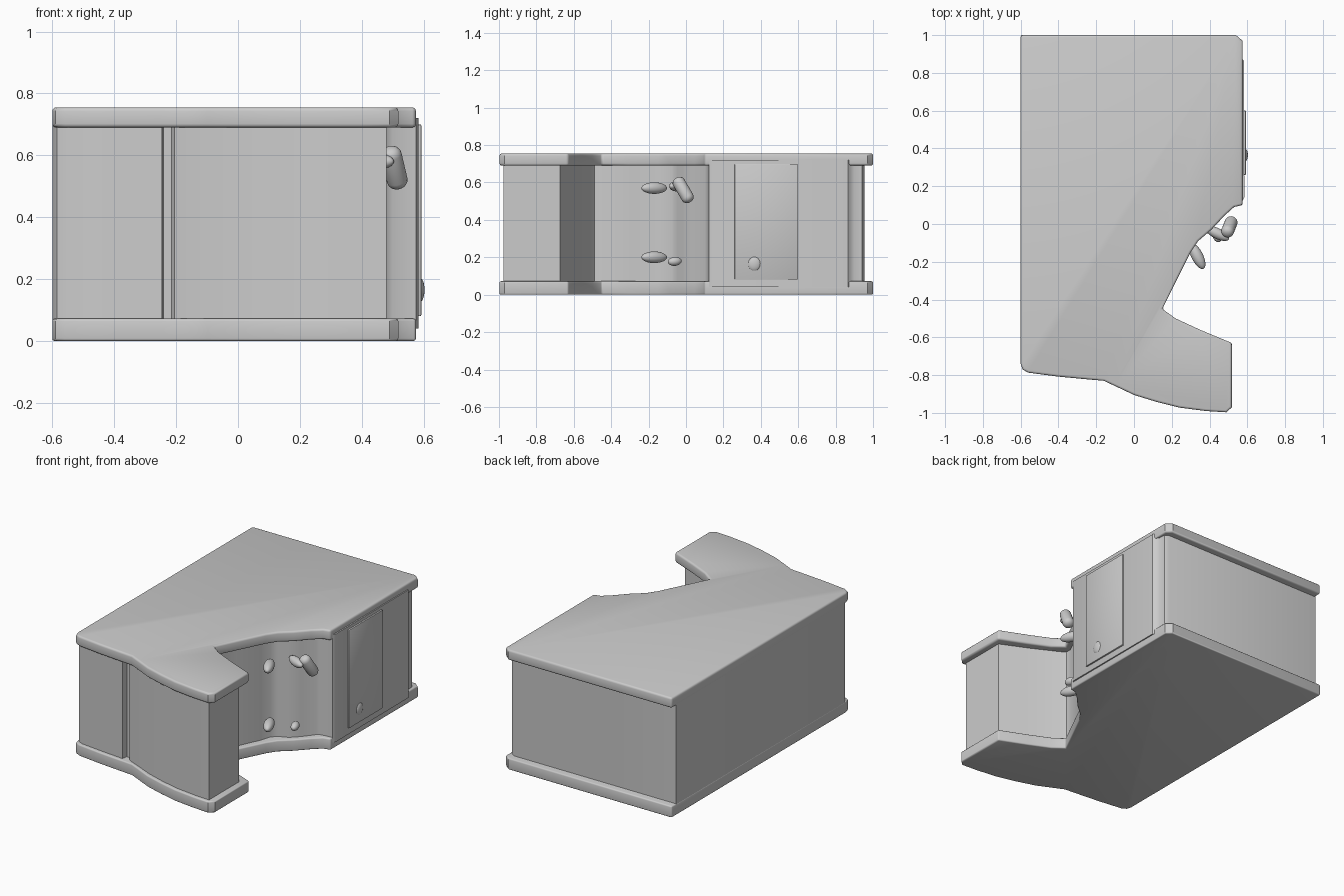
import bpy, bmesh
from mathutils import Vector

if "Cube" in bpy.data.objects:
    bpy.data.objects.remove(bpy.data.objects["Cube"])


def finish(ob, bevel=0.0, segments=3, angle=35):
    bpy.ops.object.select_all(action='DESELECT')
    ob.select_set(True)
    bpy.context.view_layer.objects.active = ob
    if bevel:
        m = ob.modifiers.new("rounded_edges", 'BEVEL')
        m.width, m.segments = bevel, segments
        m.limit_method, m.angle_limit = 'ANGLE', 0.9
        bpy.ops.object.modifier_apply(modifier=m.name)
    bpy.ops.object.shade_smooth_by_angle(angle=angle * 3.14159 / 180)
    return ob


def extrude_outline(name, pts, z0, z1, bevel=0.0):
    bm = bmesh.new()
    face = bm.faces.new([bm.verts.new((x, y, z0)) for x, y in pts])
    ext = bmesh.ops.extrude_face_region(bm, geom=[face])
    top = [v for v in ext['geom'] if isinstance(v, bmesh.types.BMVert)]
    bmesh.ops.translate(bm, verts=top, vec=(0, 0, z1 - z0))
    bmesh.ops.recalc_face_normals(bm, faces=bm.faces)
    me = bpy.data.meshes.new(name)
    bm.to_mesh(me)
    bm.free()
    ob = bpy.data.objects.new(name, me)
    bpy.context.collection.objects.link(ob)
    return finish(ob, bevel)


def pebble(name, loc, axis, length, radius):
    """Rounded handle stretched along an axis."""
    bpy.ops.mesh.primitive_uv_sphere_add(segments=20, ring_count=12, location=loc)
    ob = bpy.context.object
    ob.name = name
    ob.scale = (radius, radius, length / 2)
    ob.rotation_euler = Vector(axis).to_track_quat('Z', 'Y').to_euler()
    return finish(ob, angle=60)


# Counter outline shared by worktop and plinth
outline = [(-0.6, 1), (0.54, 1), (0.575, 0.97), (0.575, 0.1), (0.53, 0.09),
           (0.48, 0.045), (0.41, -0.03), (0.34, -0.09), (0.3, -0.15),
           (0.22, -0.31), (0.15, -0.45), (0.22, -0.5), (0.35, -0.56),
           (0.518, -0.63), (0.518, -0.97), (0.49, -0.997), (0.38, -0.99),
           (0.24, -0.972), (0.12, -0.942), (0, -0.905), (-0.1, -0.858),
           (-0.16, -0.83), (-0.25, -0.822), (-0.4, -0.808), (-0.56, -0.787),
           (-0.59, -0.77), (-0.6, -0.74)]
extrude_outline("worktop", outline, 0.69, 0.755, 0.012)
extrude_outline("plinth", outline, 0.0, 0.072, 0.008)

# Cabinet walls: inset outline with back corner pilaster, recess and front groove
walls = [(-0.599, 0.955), (0.53, 0.955), (0.555, 0.94), (0.556, 0.9),
         (0.567, 0.88), (0.582, 0.865), (0.584, 0.14), (0.575, 0.122),
         (0.5, 0.115), (0.475, 0.1), (0.42, 0.03), (0.37, -0.02),
         (0.31, -0.045), (0.28, -0.075), (0.26, -0.14), (0.19, -0.29),
         (0.11, -0.455), (0.11, -0.49), (0.14, -0.51), (0.3, -0.592),
         (0.48, -0.675), (0.48, -0.975), (0.38, -0.968), (0.24, -0.95),
         (0.12, -0.92), (0, -0.882), (-0.1, -0.838), (-0.18, -0.805),
         (-0.205, -0.79), (-0.215, -0.765), (-0.24, -0.765),
         (-0.246, -0.8), (-0.4, -0.785), (-0.55, -0.768), (-0.585, -0.75),
         (-0.599, -0.72)]
extrude_outline("cabinet_walls", walls, 0.04, 0.72)

# Side door
bpy.ops.mesh.primitive_cube_add(size=1, location=(0.578, 0.43, 0.39))
door = bpy.context.object
door.name = "side_door"
door.scale = (0.03, 0.34, 0.62)
bpy.ops.object.transform_apply(scale=True)
finish(door, 0.005, 2)
pebble("door_knob", (0.587, 0.365, 0.165), (0, 0, 1), 0.08, 0.016).scale.y = 0.035

# Recess handles
for label, z in (("upper", 0.57), ("lower", 0.2)):
    pebble(label + "_inner_handle", (0.335, -0.17, z), (0.45, -0.9, 0), 0.15, 0.031)
pebble("lower_outer_handle", (0.44, -0.06, 0.178), (0.3, -1, -0.1), 0.075, 0.024)
pebble("upper_handle_stem", (0.44, -0.05, 0.58), (1, -0.5, 0), 0.14, 0.028)

# Upper lever made of a rounded capsule
bpy.ops.mesh.primitive_cylinder_add(vertices=20, radius=0.034, depth=0.15,
                                    location=(0.505, -0.015, 0.56))
lever = bpy.context.object
lever.name = "upper_lever"
lever.rotation_euler = Vector((0.2, 0.5, -0.85)).to_track_quat('Z', 'Y').to_euler()
finish(lever, 0.028, 4, 60)
